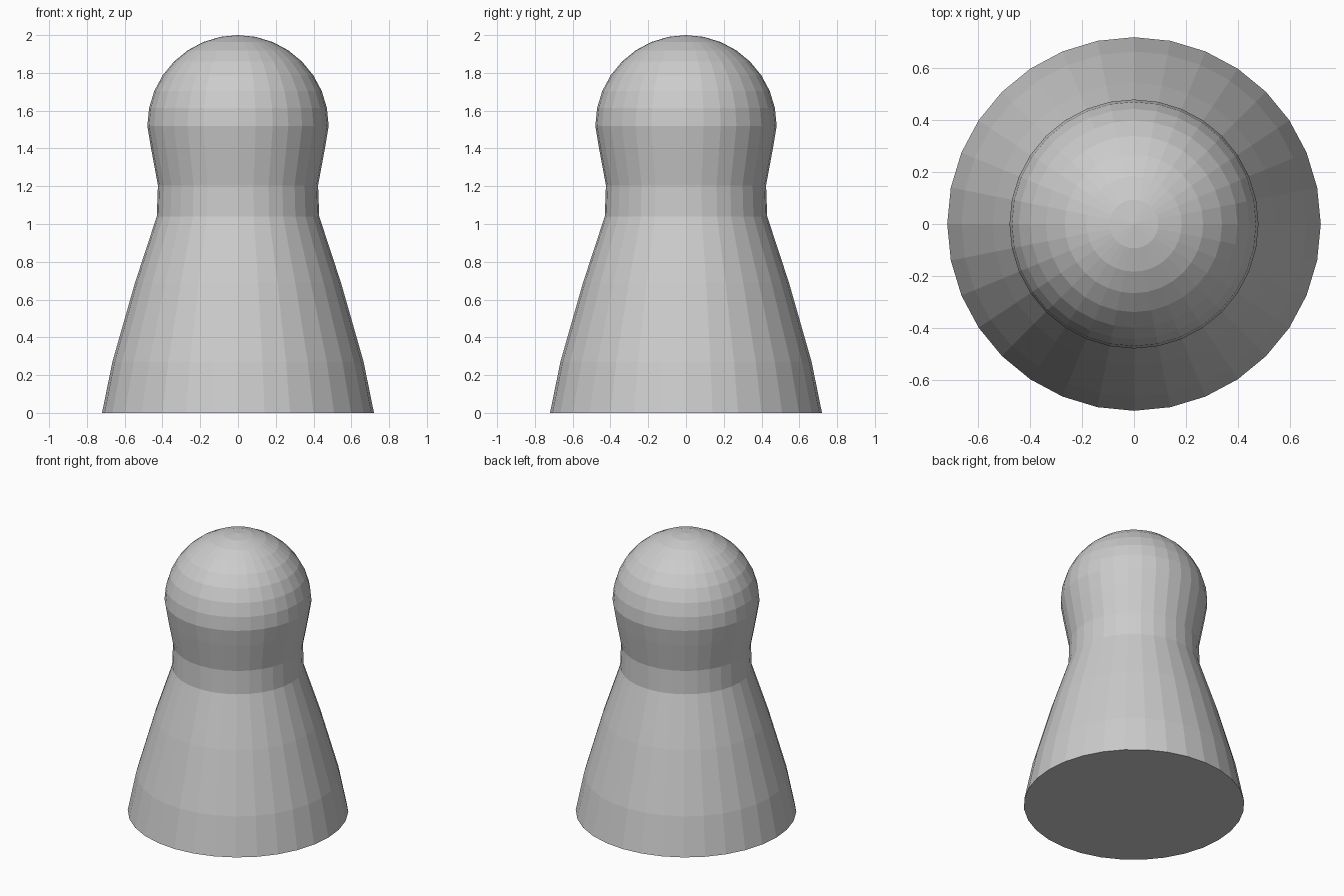
import bpy, bmesh
from math import sin, cos, pi

if "Cube" in bpy.data.objects:
    bpy.data.objects.remove(bpy.data.objects["Cube"])

SIDES = 32

# Body and neck outline (radius, height), from the base upwards
profile = [(0.72, 0.0), (0.665, 0.27), (0.545, 0.69), (0.43, 1.04),
           (0.424, 1.205), (0.461, 1.405)]
# Round head, from its equator up to the ring below the pole
profile += [(0.48 * cos(k * pi / 16), 1.52 + 0.48 * sin(k * pi / 16)) for k in range(8)]

bm = bmesh.new()
rings = [[bm.verts.new((r * cos(2 * pi * i / SIDES), r * sin(2 * pi * i / SIDES), z))
          for i in range(SIDES)] for r, z in profile]

# Side faces
for low, high in zip(rings, rings[1:]):
    for i in range(SIDES):
        j = (i + 1) % SIDES
        bm.faces.new((low[i], low[j], high[j], high[i]))

# Flat base and crown of the head
bm.faces.new(rings[0][::-1])
pole = bm.verts.new((0, 0, 2.0))
for i in range(SIDES):
    bm.faces.new((rings[-1][i], rings[-1][(i + 1) % SIDES], pole))

mesh = bpy.data.meshes.new("peg_body")
bm.to_mesh(mesh)
bm.free()
bpy.context.collection.objects.link(bpy.data.objects.new("peg_body", mesh))
